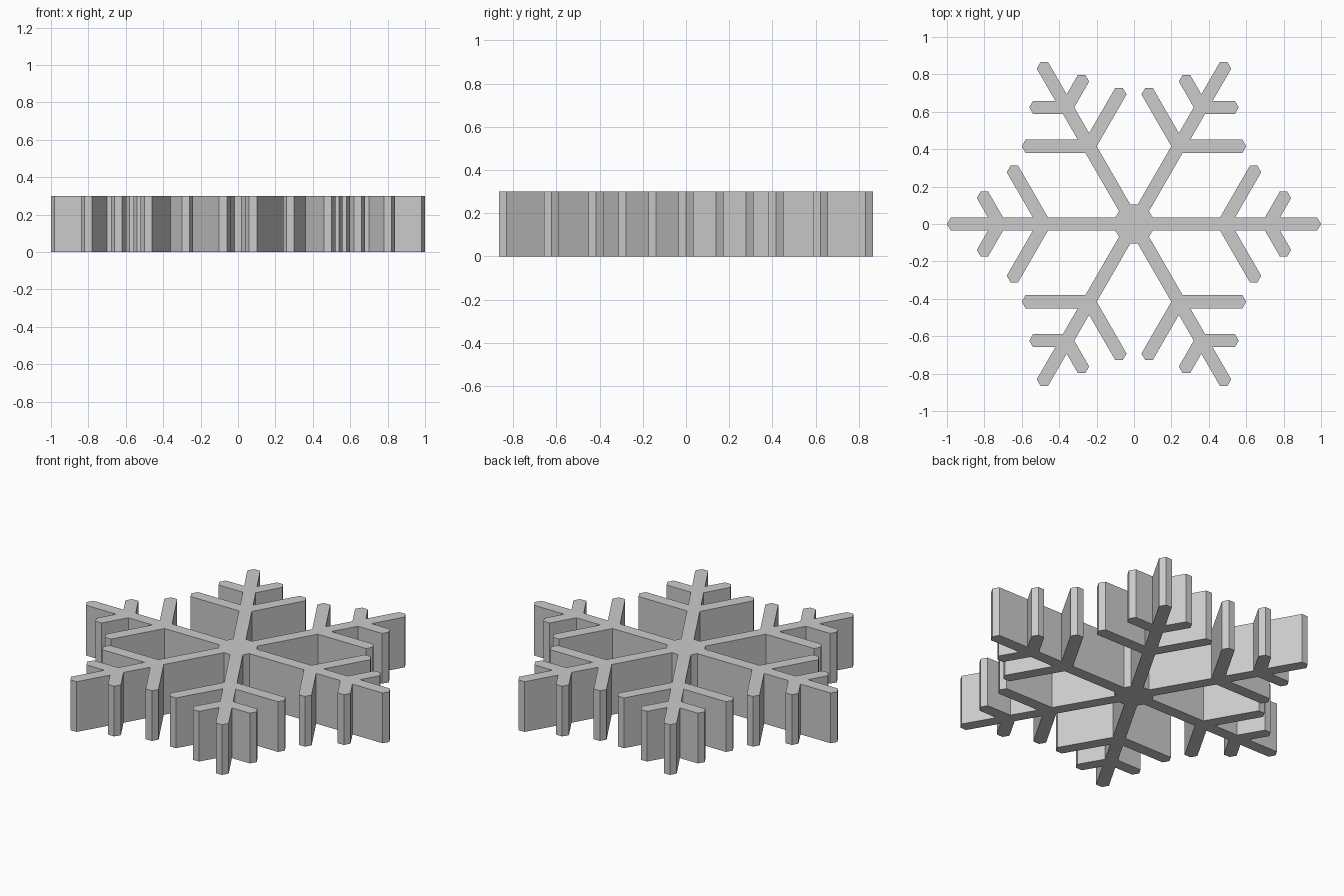
import bpy, bmesh, math
from mathutils import Matrix, Vector

if "Cube" in bpy.data.objects:
    bpy.data.objects.remove(bpy.data.objects["Cube"], do_unlink=True)

HALF = 0.035                       # half width of every bar
HEIGHT = 0.30
HUB = 0.12                         # corner radius of the hexagonal hub
BRANCHES = [(0.48, 0.36), (0.72, 0.20)]   # distance along arm, length
STEP = HALF / math.sqrt(3)         # setback of the pointed bar ends


def branch_outline(start, length):
    """Edge of one side branch, from its inner base round the tip to its outer base."""
    along = Vector((math.cos(math.pi / 3), math.sin(math.pi / 3)))
    side = Vector((-along.y, along.x)) * HALF
    root = Vector((start, 0))
    shoulder = root + along * (length - STEP)
    return [Vector((start - STEP, HALF)), shoulder + side, root + along * length,
            shoulder - side, Vector((start + 3 * STEP, HALF))]


# Upper half of one arm, from the hub to the tip
half_arm = [Vector((HUB - STEP, HALF))]
for start, length in BRANCHES:
    half_arm += branch_outline(start, length)
half_arm.append(Vector((1 - STEP, HALF)))

# Mirror the half, then repeat the arm six times round the hub
arm = [Vector((p.x, -p.y)) for p in half_arm] + [Vector((1, 0))] + half_arm[::-1]
outline = [Matrix.Rotation(k * math.pi / 3, 2) @ p for k in range(6) for p in arm]

# Extrude the outline into a solid
bm = bmesh.new()
base = bm.faces.new([bm.verts.new((p.x, p.y, 0)) for p in outline])
result = bmesh.ops.extrude_face_region(bm, geom=[base], use_keep_orig=True)
top = [v for v in result["geom"] if isinstance(v, bmesh.types.BMVert)]
bmesh.ops.translate(bm, verts=top, vec=(0, 0, HEIGHT))
bmesh.ops.recalc_face_normals(bm, faces=bm.faces)
mesh = bpy.data.meshes.new("snowflake")
bm.to_mesh(mesh)
bm.free()
snowflake = bpy.data.objects.new("snowflake", mesh)
bpy.context.collection.objects.link(snowflake)

# Plain grey finish
grey = bpy.data.materials.new("light grey")
grey.use_nodes = True
colour = (0.6, 0.6, 0.6, 1)
grey.diffuse_color = colour
grey.node_tree.nodes["Principled BSDF"].inputs["Base Color"].default_value = colour
mesh.materials.append(grey)
